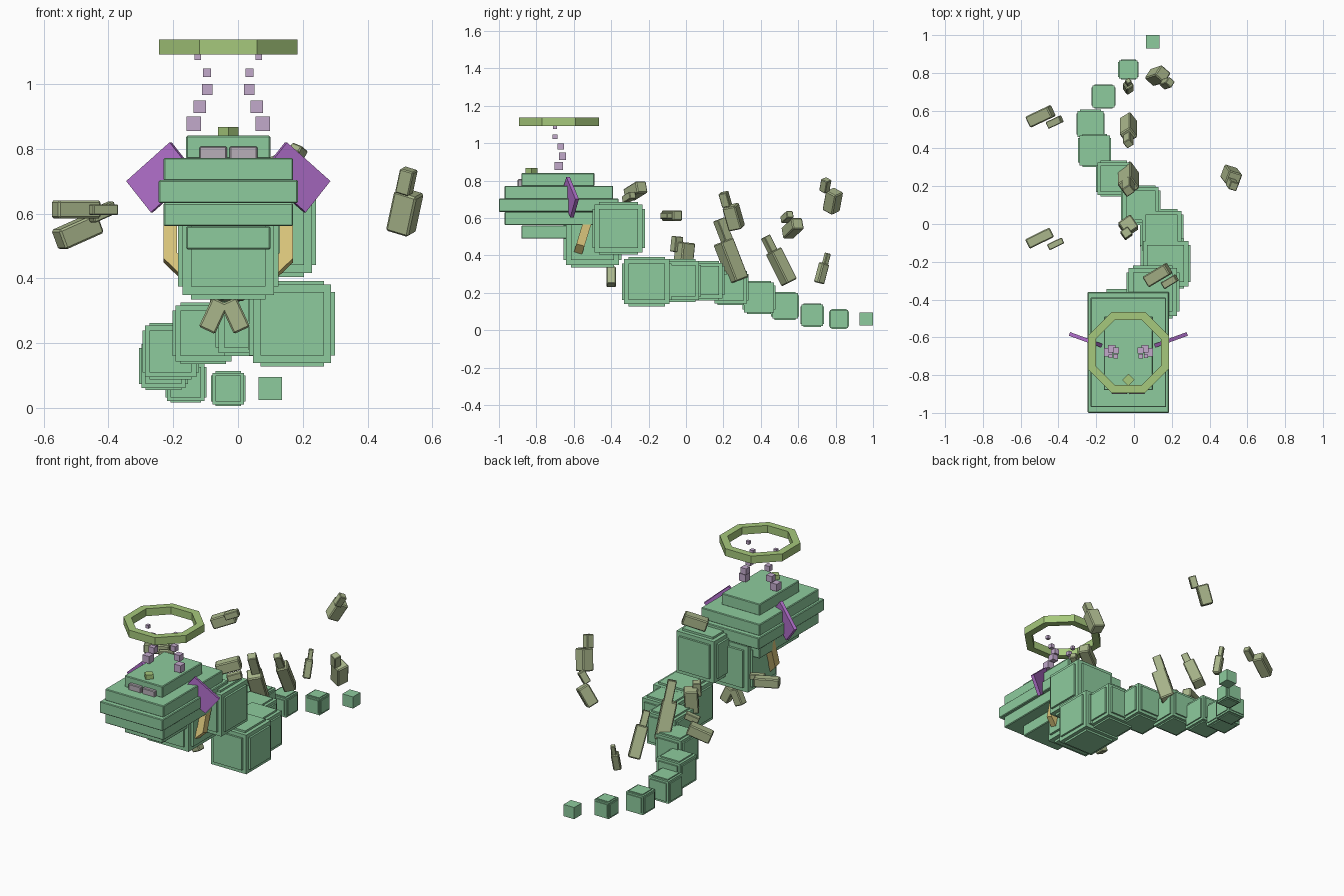
import bpy, bmesh
from math import radians, cos, sin, pi
from mathutils import Vector, Matrix

if "Cube" in bpy.data.objects:
    bpy.data.objects.remove(bpy.data.objects["Cube"])

MID = -0.03  # symmetry plane of the head


def material(name, r, g, b):
    m = bpy.data.materials.new(name)
    m.use_nodes = True
    m.diffuse_color = (r, g, b, 1)
    m.node_tree.nodes["Principled BSDF"].inputs["Base Color"].default_value = (r, g, b, 1)
    return m


GREEN = material("mint green", 0.27, 0.6, 0.34)
LIME = material("lime", 0.38, 0.58, 0.2)
SAGE = material("sage", 0.4, 0.47, 0.26)
YELLOW = material("sand yellow", 0.7, 0.56, 0.2)
PURPLE = material("purple", 0.44, 0.16, 0.6)
LILAC = material("lilac", 0.54, 0.4, 0.6)
PALE = material("pale mauve", 0.48, 0.43, 0.48)


def finish(name, bm, mat, bevel=0):
    bmesh.ops.recalc_face_normals(bm, faces=bm.faces)
    mesh = bpy.data.meshes.new(name)
    bm.to_mesh(mesh)
    bm.free()
    mesh.materials.append(mat)
    ob = bpy.data.objects.new(name, mesh)
    bpy.context.collection.objects.link(ob)
    if bevel:
        mod = ob.modifiers.new("bevel", "BEVEL")
        mod.width, mod.segments = bevel, 1
    return ob


def add_box(bm, size):
    bmesh.ops.create_cube(bm, size=1, matrix=Matrix.Diagonal((*size, 1)))


def box(name, loc, size, mat, bevel=0):
    bm = bmesh.new()
    add_box(bm, size)
    ob = finish(name, bm, mat, bevel)
    ob.location = loc
    return ob


def ring(name, loc, apothem, wall, height, mat):
    """Flat-sided octagonal band."""
    bm = bmesh.new()
    loops = []
    for i in range(8):
        a = (i + 0.5) * pi / 4
        rs = [r / cos(pi / 8) for r in (apothem, apothem - wall)]
        loops.append([bm.verts.new((r * cos(a), r * sin(a), z)) for r, z in
                      ((rs[0], -height / 2), (rs[0], height / 2), (rs[1], height / 2), (rs[1], -height / 2))])
    for a, b in zip(loops, loops[1:] + loops[:1]):
        for k in range(4):
            n = (k + 1) % 4
            bm.faces.new((a[k], a[n], b[n], b[k]))
    ob = finish(name, bm, mat)
    ob.location = loc
    return ob


def segment(name, loc, s):
    """Cube with a raised plate on each of its sides."""
    bm = bmesh.new()
    add_box(bm, [s * 0.91] * 3)
    for axis in range(3):
        size = [s * 0.74] * 3
        size[axis] = s
        add_box(bm, size)
    finish(name, bm, GREEN).location = loc


def shard(name, big, small, axis, length, width, roll=0.6):
    """Long block with a smaller block near its tip."""
    turn = Vector(axis).to_track_quat('Z', 'Y').to_matrix() @ Matrix.Rotation(roll, 3, 'Z')
    for part, loc, k in (("base", big, 1), ("tip", small, 0.6)):
        ob = box(name + "_" + part, loc, (width * k, width * k, length * k), SAGE, 0.006 * k)
        ob.rotation_euler = turn.to_euler()


# Head: stacked slabs, symmetric above and below the widest one
for name, z, w, y0, y1 in (("crown", 0.805, 0.26, -0.88, -0.49), ("brow", 0.737, 0.4, -0.97, -0.39),
                           ("muzzle", 0.668, 0.43, -1, -0.36), ("jaw", 0.597, 0.4, -0.97, -0.39),
                           ("chin", 0.525, 0.26, -0.88, -0.49)):
    box("head_" + name, (MID, (y0 + y1) / 2, z), (w, y1 - y0, 0.071), GREEN, 0.004)

# Brow gem
box("brow_gem", (MID, -0.825, 0.85), (0.045, 0.045, 0.035), LIME).rotation_euler.z = pi / 4

# Eyes, ears and rising puffs, on both sides
for side, s in (("left", 1), ("right", -1)):
    box(side + "_eye", (MID + s * 0.047, -0.885, 0.785), (0.085, 0.03, 0.045), PALE, 0.004)
    ear = box(side + "_ear", (MID + s * 0.207, -0.62, 0.712), (0.186, 0.02, 0.126), PURPLE)
    ear.rotation_euler = (0, s * radians(40), s * radians(20))
    for i, (x, y, z, w) in enumerate(((0.107, -0.68, 0.878, 0.045), (0.088, -0.66, 0.93, 0.038),
                                      (0.065, -0.67, 0.983, 0.033), (0.066, -0.7, 1.035, 0.025),
                                      (0.094, -0.7, 1.085, 0.02))):
        box(f"{side}_puff_{i}", (MID + s * x, y, z), (w, w, w), LILAC)

# Floating halo and tilted neck collar
ring("halo", (MID, -0.68, 1.114), 0.214, 0.042, 0.046, LIME)
collar = ring("neck_collar", (MID, -0.54, 0.535), 0.2, 0.042, 0.045, YELLOW)
collar.rotation_euler.x = radians(-107)

# Winding body
for i, (x, y, z, s) in enumerate(((MID, -0.5, 0.49, 0.31), (0.1, -0.36, 0.545, 0.282),
                                  (0.167, -0.21, 0.26, 0.265), (0.146, -0.035, 0.265, 0.23),
                                  (0.035, 0.1, 0.265, 0.21), (-0.107, 0.24, 0.23, 0.19),
                                  (-0.208, 0.39, 0.175, 0.175), (-0.23, 0.53, 0.13, 0.15),
                                  (-0.161, 0.675, 0.08, 0.127), (MID, 0.818, 0.06, 0.107))):
    segment(f"body_segment_{i}", (x, y, z), s)
box("tail_tip", (0.1, 0.964, 0.06), (0.072, 0.072, 0.072), GREEN)

# Drifting shards around the body
shard("shard_right_front", (-0.5, -0.075, 0.613), (-0.415, -0.105, 0.612), (0.9, 0.44, 0), 0.145, 0.056, 0)
shard("shard_right_back", (-0.495, 0.57, 0.545), (-0.42, 0.54, 0.605), (0.85, 0.4, 0.38), 0.14, 0.065, 0)
shard("shard_left", (0.515, 0.255, 0.605), (0.52, 0.21, 0.7), (0.03, -0.04, 0.14), 0.13, 0.075)
shard("shard_back_high", (0.125, 0.785, 0.69), (0.175, 0.745, 0.775), (0.45, 0.15, 0.8), 0.12, 0.07)
shard("shard_tail", (MID, 0.725, 0.305), (MID, 0.75, 0.38), (0, 0.25, 0.95), 0.11, 0.045)
shard("shard_spine_back", (MID, 0.51, 0.34), (MID, 0.45, 0.45), (0, -0.45, 0.9), 0.19, 0.07)
shard("shard_spine_middle", (MID, 0.24, 0.37), (MID, 0.2, 0.53), (0, -0.36, 0.93), 0.225, 0.085)
shard("shard_spine_front", (MID, -0.01, 0.4), (-0.04, -0.05, 0.46), (0, 0.1, 1), 0.14, 0.08)
shard("shard_behind_head", (0.125, -0.27, 0.745), (0.19, -0.305, 0.71), (0.8, 0.48, 0.3), 0.14, 0.065, 0)

# Pair of shards hanging below the collar
for side, s in (("left", 1), ("right", -1)):
    ob = box(side + "_low_shard", (-0.042 + s * 0.033, -0.4, 0.285), (0.055, 0.05, 0.1), SAGE, 0.005)
    ob.rotation_euler.y = -s * radians(25)
